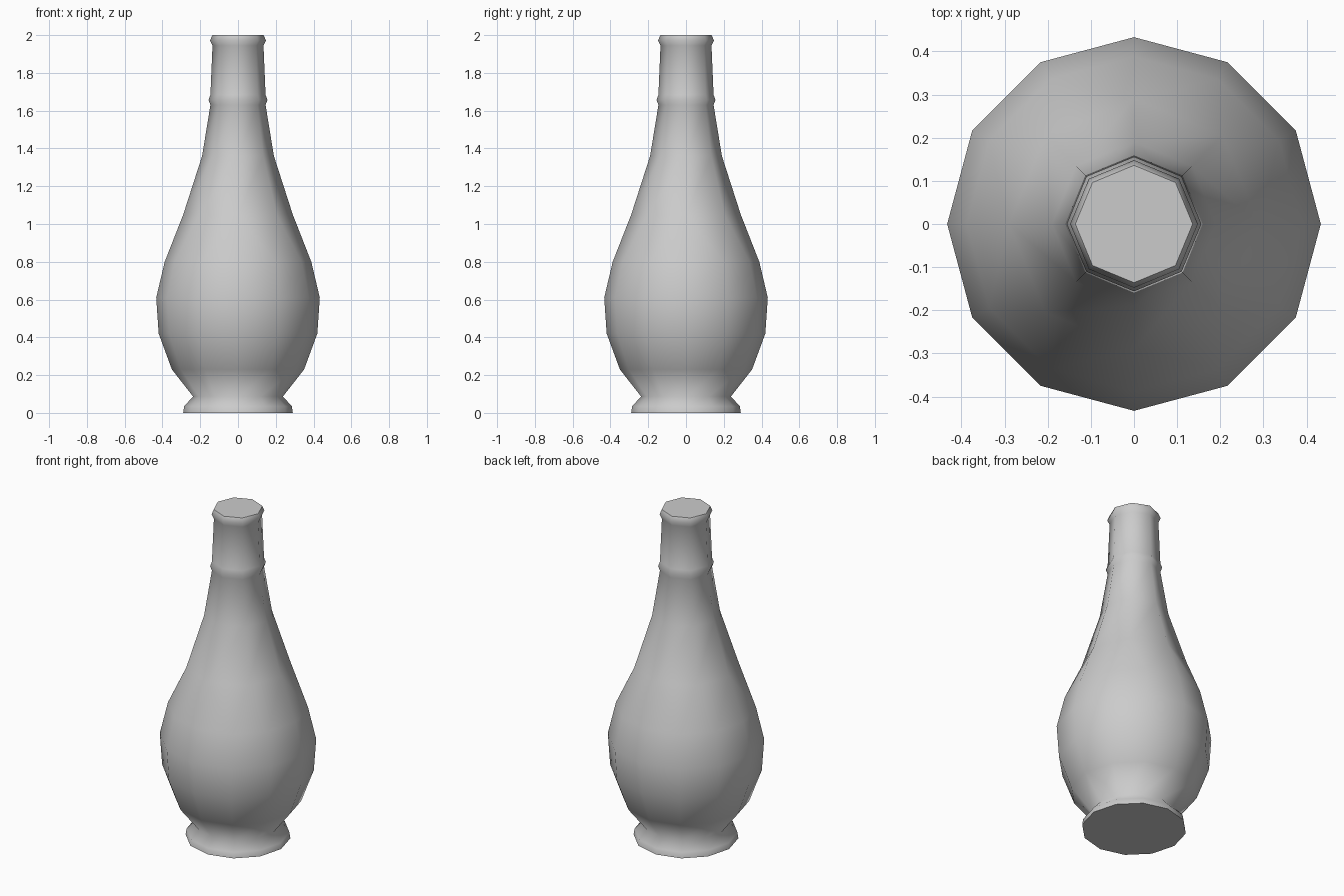
import bpy
import bmesh
from math import sin, cos, tau

cube = bpy.data.objects.get("Cube")
if cube:
    bpy.data.objects.remove(cube)

glass = bpy.data.materials.new("grey")
glass.use_nodes = True
colour = (0.6, 0.6, 0.6, 1)
glass.diffuse_color = colour
glass.node_tree.nodes["Principled BSDF"].inputs["Base Color"].default_value = colour

# Profiles as (radius, height): twelve-sided belly, eight-sided neck
BELLY = [(0.29, 0), (0.285, 0.035), (0.238, 0.087), (0.35, 0.23),
         (0.42, 0.42), (0.433, 0.61), (0.388, 0.80)]
NECK = [(0.29, 1.05), (0.19, 1.36), (0.146, 1.63), (0.156, 1.657),
        (0.146, 1.684), (0.135, 1.945), (0.148, 1.972), (0.136, 2.0)]


def ring(bm, radius, z, sides):
    return [bm.verts.new((radius * cos(tau * i / sides),
                          radius * sin(tau * i / sides), z))
            for i in range(sides)]


def join(bm, low, high):
    """Skin two rings: quads if the counts match, else a triangle zipper."""
    n, m = len(low), len(high)
    if n == m:
        for i in range(n):
            j = (i + 1) % n
            bm.faces.new((low[i], low[j], high[j], high[i])).smooth = True
        return
    i = j = 0
    while i < n or j < m:
        a, b = low[i % n], high[j % m]
        # Advance along whichever ring has the nearer next midpoint
        if j == m or (i < n and (2 * i + 1) * m <= (2 * j + 1) * n):
            i += 1
            face = (a, low[i % n], b)
        else:
            j += 1
            face = (a, high[j % m], b)
        bm.faces.new(face).smooth = True


bm = bmesh.new()
rings = [ring(bm, r, z, 12) for r, z in BELLY]
rings += [ring(bm, r, z, 8) for r, z in NECK]
for low, high in zip(rings, rings[1:]):
    join(bm, low, high)

# Flat base and flat closed mouth
bm.faces.new(rings[0][::-1]).smooth = False
bm.faces.new(rings[-1]).smooth = False
bmesh.ops.recalc_face_normals(bm, faces=bm.faces[:])

mesh = bpy.data.meshes.new("bottle")
bm.to_mesh(mesh)
bm.free()
mesh.materials.append(glass)
bottle = bpy.data.objects.new("bottle", mesh)
bpy.context.collection.objects.link(bottle)
